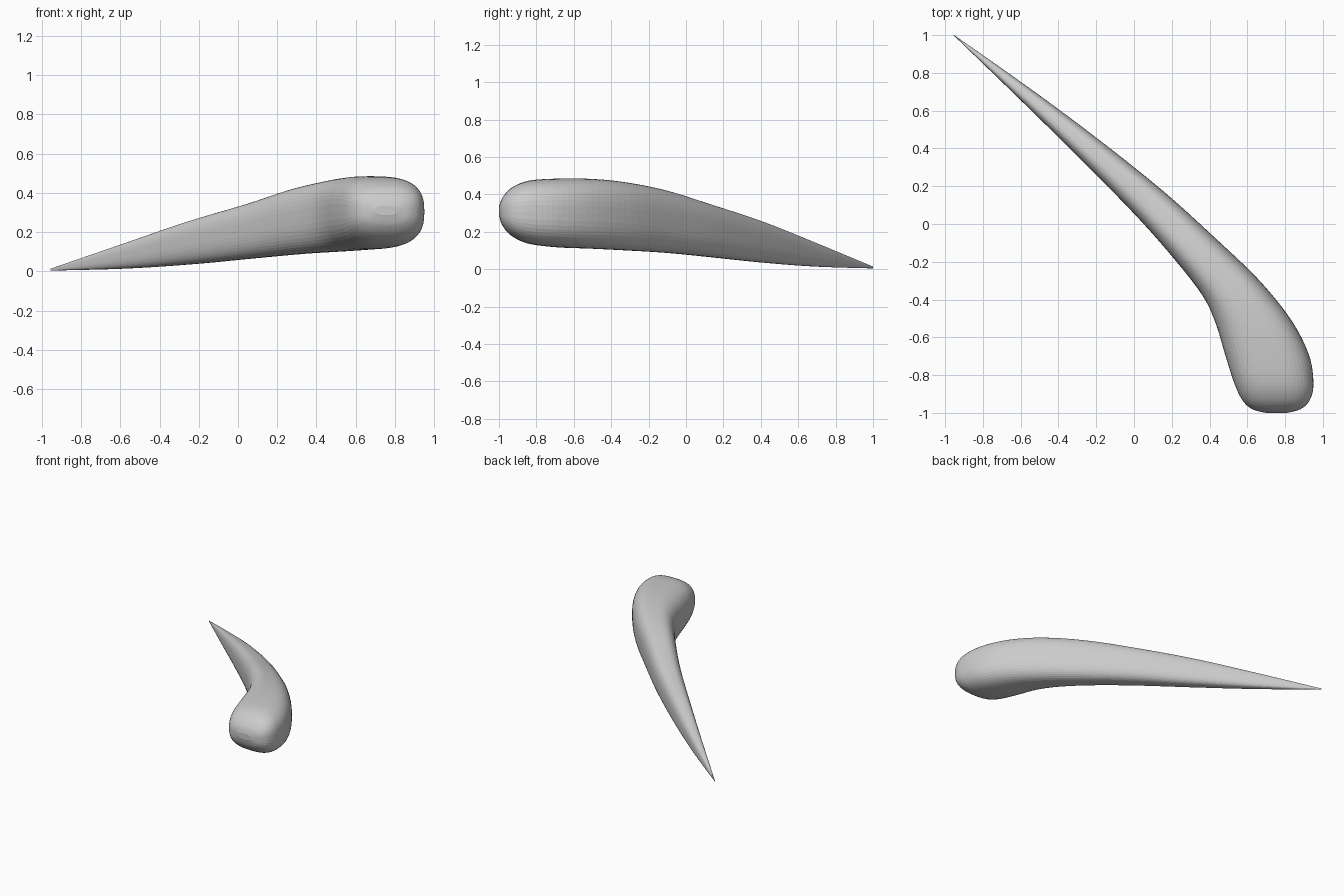
import bpy, bmesh, math

if "Cube" in bpy.data.objects:
    bpy.data.objects.remove(bpy.data.objects["Cube"])

# Cross-sections from tip to blunt end: left x, y, right x, y, top z, bottom z
SECTIONS = [
    (-.956, 1.0, -.952, 1.0, .014, .004),
    (-.61, .665, -.54, .71, .142, .014),
    (-.30, .36, -.18, .442, .255, .036),
    (0, .055, .15, .178, .348, .066),
    (.20, -.17, .42, -.065, .422, .088),
    (.36, -.375, .66, -.295, .466, .101),
    (.432, -.525, .83, -.505, .483, .110),
    (.482, -.69, .925, -.69, .484, .117),
    (.53, -.84, .950, -.84, .473, .136),
    (.572, -.93, .932, -.93, .437, .176),
    (.625, -.98, .882, -.98, .385, .230),
    (.70, -1.0, .81, -1.0, .335, .287),
]
STEPS, SIDES, POWER = 6, 48, 2.7


def spline(a, b, c, d, t):
    return 0.5 * (2*b + (c - a)*t + (2*a - 5*b + 4*c - d)*t*t + (3*b - a - 3*c + d)*t**3)


def section(i, t):
    n = len(SECTIONS) - 1
    p = [SECTIONS[min(max(k, 0), n)] for k in range(i - 1, i + 3)]
    return [spline(*v, t) for v in zip(*p)]


def rounded(v):
    return math.copysign(abs(v) ** (2 / POWER), v)


bm = bmesh.new()
rings = []
stations = [(i, k / STEPS) for i in range(len(SECTIONS) - 1) for k in range(STEPS)]
stations.append((len(SECTIONS) - 2, 1.0))
for i, t in stations:
    lx, ly, rx, ry, zt, zb = section(i, t)
    ring = []
    for s in range(SIDES):
        a = 2 * math.pi * s / SIDES
        u, w = rounded(math.cos(a)), rounded(math.sin(a))
        ring.append(bm.verts.new(((lx + rx)/2 + u*(rx - lx)/2,
                                  (ly + ry)/2 + u*(ry - ly)/2,
                                  (zt + zb)/2 + w*(zt - zb)/2)))
    rings.append(ring)

# Skin the tapered body and close both ends
for r0, r1 in zip(rings, rings[1:]):
    for s in range(SIDES):
        e = (s + 1) % SIDES
        bm.faces.new((r0[s], r0[e], r1[e], r1[s]))
bm.faces.new(rings[0])
bm.faces.new(rings[-1])
bmesh.ops.recalc_face_normals(bm, faces=bm.faces)

mesh = bpy.data.meshes.new("curved_horn")
bm.to_mesh(mesh)
bm.free()
horn = bpy.data.objects.new("curved_horn", mesh)
bpy.context.collection.objects.link(horn)
